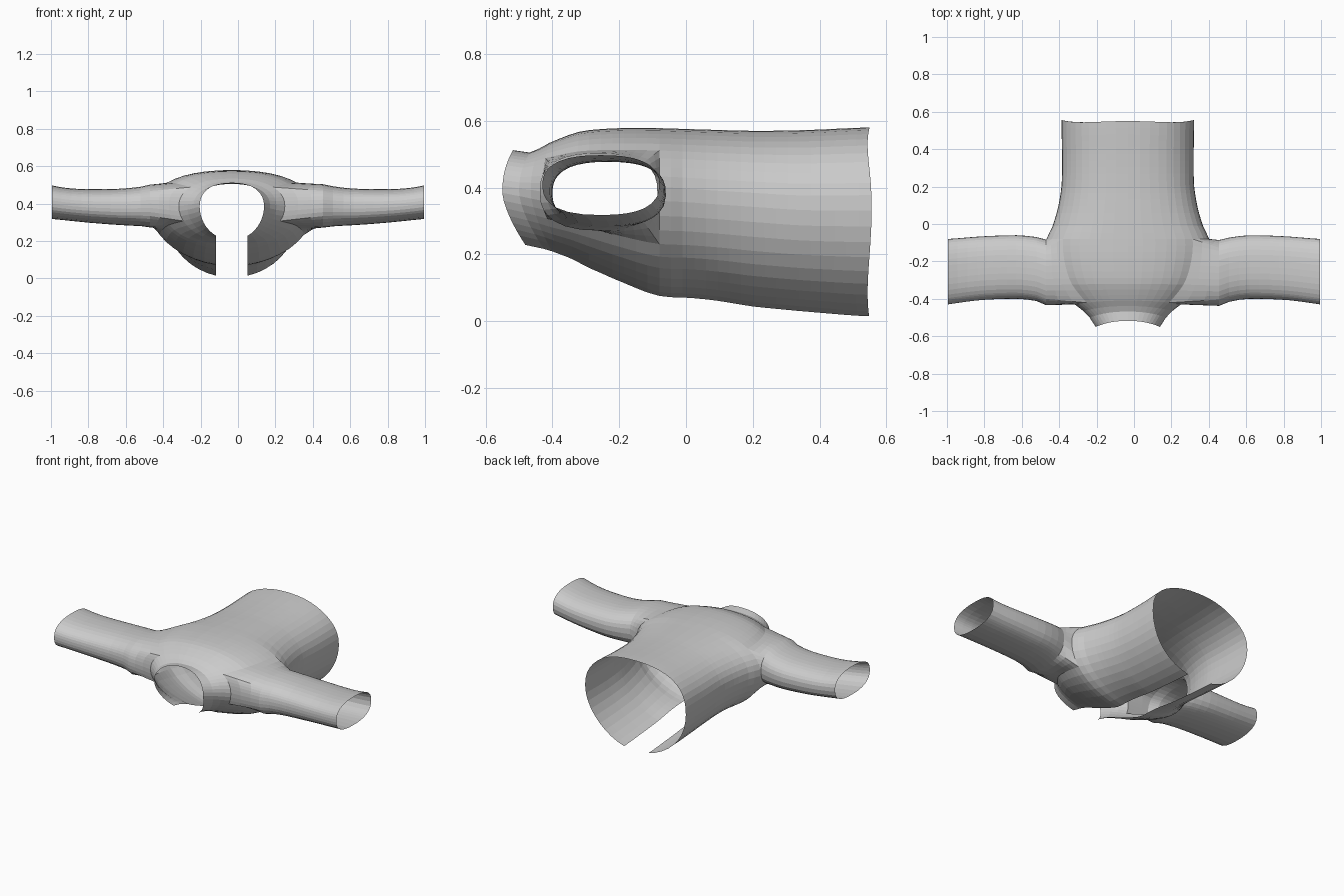
import bpy, bmesh, math
from mathutils import Vector

if "Cube" in bpy.data.objects:
    bpy.data.objects.remove(bpy.data.objects["Cube"], do_unlink=True)

MID = -0.033      # centre line of the garment
GAP = 0.085       # half width of the front opening
COLS = 40
ROWS = 30

# Torso knots: y, half width, top z, widest z, bottom z
TORSO = [(0.55, 0.355, 0.58, 0.34, 0.005), (0.35, 0.352, 0.572, 0.34, 0.02),
         (0.2, 0.355, 0.57, 0.35, 0.035), (0.08, 0.375, 0.573, 0.36, 0.055),
         (-0.02, 0.405, 0.576, 0.37, 0.065), (-0.08, 0.435, 0.578, 0.375, 0.07),
         (-0.2, 0.425, 0.578, 0.38, 0.115), (-0.32, 0.38, 0.568, 0.385, 0.165),
         (-0.42, 0.295, 0.538, 0.385, 0.19), (-0.5, 0.205, 0.505, 0.385, 0.2)]
COLLAR = (-0.55, 0.172, 0.512, 0.385, 0.205)

# Sleeve knots: distance along x, back y, front y, low z, high z
SLEEVE = [(0.46, -0.085, -0.437, 0.272, 0.503), (0.52, -0.07, -0.412, 0.28, 0.49),
          (0.62, -0.06, -0.4, 0.285, 0.48), (0.8, -0.065, -0.405, 0.298, 0.477),
          (0.92, -0.074, -0.418, 0.31, 0.483), (0.995, -0.08, -0.43, 0.318, 0.497)]


def sample(knots, u):
    """Smooth interpolation of a knot table at first-column value u."""
    sign = 1 if knots[-1][0] > knots[0][0] else -1
    i = 0
    while i < len(knots) - 2 and sign * (u - knots[i + 1][0]) > 0:
        i += 1
    a, b = knots[i], knots[i + 1]
    before, after = knots[max(i - 1, 0)], knots[min(i + 2, len(knots) - 1)]
    t = (u - a[0]) / (b[0] - a[0])
    out = []
    for p, q, r, s in zip(before[1:], a[1:], b[1:], after[1:]):
        out.append(0.5 * (2 * q + (r - p) * t + (2 * p - 5 * q + 4 * r - s) * t ** 2
                          + (3 * q - p - 3 * r + s) * t ** 3))
    return out


def torso_ring(bm, y, section):
    """One open cross-section, from slit edge round the back to slit edge."""
    half, top, wide, low = section
    start = math.asin(GAP / half)
    neck = min(max((-0.3 - y) / 0.2, 0), 1)
    hem = min(max((y - 0.4) / 0.15, 0), 1)
    ring = []
    for i in range(COLS + 1):
        th = start + (2 * math.pi - 2 * start) * i / COLS
        s, c = math.sin(th), math.cos(th)
        if c < 0:
            x = half * math.copysign(abs(s) ** 0.88, s)
            z = wide + (top - wide) * abs(c) ** 0.88
            shift = 0.032 * neck * c * c
        else:
            x, z = half * s, wide - (wide - low) * c
            shift = 0.085 * neck * c ** 1.5
        wave = -0.009 * hem * (1 - math.cos(4 * th)) / 2 + 0.006 * hem * s * s
        ring.append(bm.verts.new((MID + x, y + shift + wave, z)))
    return ring


def bridge(bm, first, second, closed=False):
    n = len(first)
    for i in range(n if closed else n - 1):
        j = (i + 1) % n
        bm.faces.new((first[i], first[j], second[j], second[i]))


def add_sleeve(bm, hole, side):
    """Loft from the armhole edge out to the cuff."""
    ys, zs = [v.co.y for v in hole], [v.co.z for v in hole]
    yc, zc = (min(ys) + max(ys)) / 2, (min(zs) + max(zs)) / 2
    hy, hz = (max(ys) - min(ys)) / 2, (max(zs) - min(zs)) / 2
    angles = [math.atan2((v.co.z - zc) / hz, (v.co.y - yc) / hy) for v in hole]

    def outline(dist):
        back, front, low, high = sample(SLEEVE, dist)
        points = []
        for a in angles:
            c, s = math.cos(a), math.sin(a)
            r = (abs(c) ** 2.5 + abs(s) ** 2.5) ** -0.4
            points.append(Vector((side * dist, (back + front) / 2 + r * c * (back - front) / 2,
                                  (low + high) / 2 + r * s * (high - low) / 2)))
        return points

    root = 0.47 if side < 0 else 0.455
    shoulder = outline(root)
    rings = [[v.co.lerp(p, f) for v, p in zip(hole, shoulder)] for f in (0.35, 0.7)]
    rings += [outline(root + (0.995 - root) * k / 10) for k in range(11)]
    last = hole
    for points in rings:
        ring = [bm.verts.new(p) for p in points]
        bridge(bm, last, ring, closed=True)
        last = ring


bm = bmesh.new()

# Torso rings, hem to neck
rings = []
for r in range(ROWS + 1):
    y = 0.55 - 1.05 * r / ROWS
    rings.append(torso_ring(bm, y, sample(TORSO, y)))
for a, b in zip(rings, rings[1:]):
    bridge(bm, a, b)

# Collar band
collar = torso_ring(bm, COLLAR[0], COLLAR[1:])
bridge(bm, rings[-1], collar)

# Armholes and sleeves
R0, R1, C0, C1 = 18, 28, 6, 14
for side in (1, -1):
    def vert(r, c):
        return rings[r][c if side > 0 else COLS - c]
    hole = ([vert(r, C0) for r in range(R0, R1)] + [vert(R1, c) for c in range(C0, C1)]
            + [vert(r, C1) for r in range(R1, R0, -1)] + [vert(R0, c) for c in range(C1, C0, -1)])
    block = {vert(r, c) for r in range(R0, R1 + 1) for c in range(C0, C1 + 1)}
    inner = [f for f in bm.faces if all(v in block for v in f.verts)]
    bmesh.ops.delete(bm, geom=inner, context='FACES')
    add_sleeve(bm, hole, side)

# Short seam down the middle of the back
seam = [bm.edges.get((rings[r][COLS // 2], rings[r + 1][COLS // 2])) for r in range(17, 26)]
bmesh.ops.split_edges(bm, edges=seam)

bmesh.ops.recalc_face_normals(bm, faces=bm.faces)
bm.faces.ensure_lookup_table()
top_face = max(bm.faces, key=lambda f: f.calc_center_median().z)
if top_face.normal.z < 0:
    bmesh.ops.reverse_faces(bm, faces=bm.faces)

mesh = bpy.data.meshes.new("jacket")
bm.to_mesh(mesh)
bm.free()
jacket = bpy.data.objects.new("jacket", mesh)
bpy.context.collection.objects.link(jacket)

# Plain grey cloth
cloth = bpy.data.materials.new("grey cloth")
cloth.use_nodes = True
colour = (0.6, 0.6, 0.6, 1)
cloth.diffuse_color = colour
cloth.node_tree.nodes["Principled BSDF"].inputs["Base Color"].default_value = colour
mesh.materials.append(cloth)
